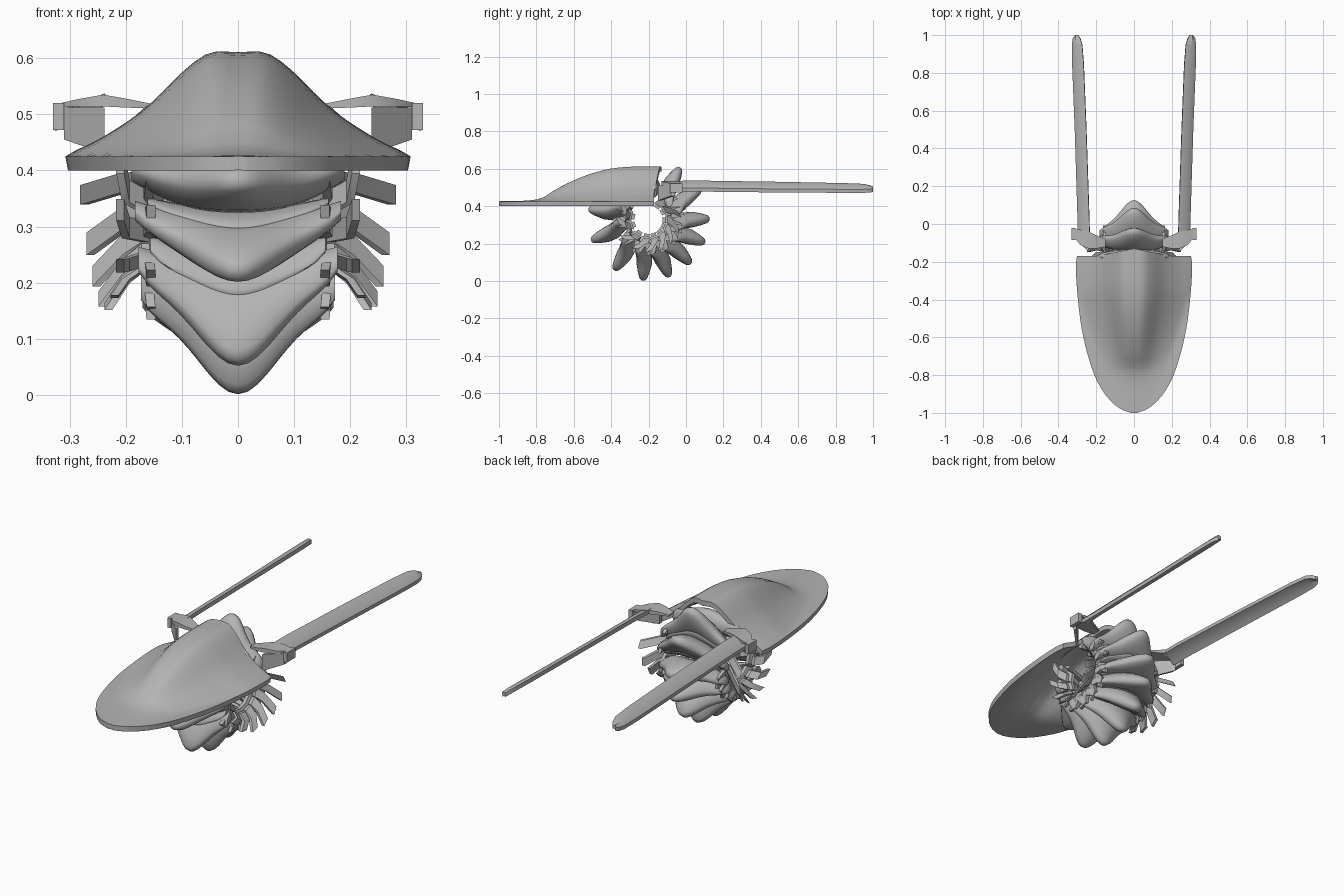
import bpy, bmesh, math
from mathutils import Vector

cube = bpy.data.objects.get("Cube")
if cube:
    bpy.data.objects.remove(cube, do_unlink=True)

grey = bpy.data.materials.new("plain_grey")
grey.use_nodes = True
grey.diffuse_color = (0.46, 0.46, 0.46, 1)
grey.node_tree.nodes["Principled BSDF"].inputs["Base Color"].default_value = (0.46, 0.46, 0.46, 1)

CY, CZ = -0.2, 0.327          # centre of the coiled body


def interp(table, v):
    """Smooth lookup in a short list of (key, value) pairs."""
    pts = [table[0]] + table + [table[-1]]
    if v <= table[0][0]:
        return table[0][1]
    for i in range(1, len(pts) - 2):
        (a, p), (b, q) = pts[i], pts[i + 1]
        if v <= b:
            t = (v - a) / (b - a)
            m0 = (q - pts[i - 1][1]) / (b - pts[i - 1][0]) * (b - a)
            m1 = (pts[i + 2][1] - p) / (pts[i + 2][0] - a) * (b - a)
            return ((2*t**3 - 3*t*t + 1) * p + (t**3 - 2*t*t + t) * m0
                    + (3*t*t - 2*t**3) * q + (t**3 - t*t) * m1)
    return table[-1][1]


def loft(name, rings, angle=35):
    """Skin equal rings of points and close both ends with quads."""
    bm = bmesh.new()
    vs = [[bm.verts.new(p) for p in ring] for ring in rings]
    n = len(vs[0])
    for a, b in zip(vs, vs[1:]):
        for i in range(n):
            j = (i + 1) % n
            bm.faces.new((a[i], a[j], b[j], b[i]))
    for ring in (vs[0], vs[-1]):
        for i in range(n // 2 - 1):
            bm.faces.new((ring[i], ring[i + 1], ring[n - 2 - i], ring[n - 1 - i]))
    bmesh.ops.recalc_face_normals(bm, faces=bm.faces)
    me = bpy.data.meshes.new(name)
    bm.to_mesh(me)
    bm.free()
    me.materials.append(grey)
    ob = bpy.data.objects.new(name, me)
    bpy.context.collection.objects.link(ob)
    bpy.ops.object.select_all(action='DESELECT')
    ob.select_set(True)
    bpy.context.view_layer.objects.active = ob
    bpy.ops.object.shade_smooth_by_angle(angle=math.radians(angle))


def polar(x, r, t, ang):
    """Point at radius r and tangent offset t on the coil."""
    c, s = math.cos(ang), math.sin(ang)
    return Vector((x, CY + r * c - t * s, CZ + r * s + t * c))


def plate(name, path, ang, width, thick, side=1):
    """Flat slat following (x, radius, tangent shift) points."""
    loft(name, [[polar(side * (x + dx), r, shift + t, ang) for dx, t in (
        (-thick, -width / 2), (thick, -width / 2), (thick, width / 2), (-thick, width / 2))]
        for x, r, shift in path])


# Head shield: hollow domed shell with a thin rim
half_width = [(-1, 0.015), (-0.985, 0.06), (-0.95, 0.11), (-0.9, 0.155), (-0.8, 0.21),
              (-0.6, 0.268), (-0.4, 0.297), (-0.22, 0.308), (-0.17, 0.302)]
ridge = [(-1, 0.426), (-0.85, 0.43), (-0.77, 0.443), (-0.7, 0.487), (-0.6, 0.537),
         (-0.5, 0.575), (-0.4, 0.6), (-0.3, 0.61), (-0.17, 0.61)]
bell = [(0, 1), (0.17, 0.99), (0.33, 0.8), (0.43, 0.63), (0.57, 0.42),
        (0.8, 0.17), (0.95, 0.05), (1, 0)]
ys = [-1, -0.995, -0.985, -0.97] + [-0.95 + 0.039 * i for i in range(21)]
rings = []
for y in ys:
    w, h = interp(half_width, y), interp(ridge, y)
    pinch = 1 + 0.9 * max(0, -0.35 - y)
    top, under = [], []
    for i in range(33):
        s = i / 16 - 1
        z = 0.425 + (h - 0.425) * interp(bell, min(1, abs(s) * pinch))
        yy = y + 0.04 * max(0, (y + 0.4) / 0.23) * max(0, 1 - abs(s) * 1.5)
        top.append((s * w, yy, z))
        under.append((s * w * 0.985, yy, max(0.4, z - 0.025)))
    rings.append(top + under[::-1])
loft("head_shield", rings, 40)


# Coiled body: crescent plates that peak on the centre line and sweep back at the sides
def crescent(name, ang, width, inner, base, peak, thick, sweep):
    leaf = [(0, 0.4), (0.25, 0.95), (0.5, 1), (0.75, 0.75), (0.92, 0.5), (0.99, 0.22)]
    rings = []
    for i in range(21):
        u = i / 10 - 1
        x = u * width
        crest = math.exp(-(x / 0.095) ** 2)
        r_in = inner + 0.025 * crest
        r_out = base + (peak - base) * crest - 0.03 * u ** 8
        th = thick * (1 - 0.6 * u * u)
        back = -sweep * u * u
        ring = [polar(x, r_in + (r_out - r_in) * a, th * b + back + 0.01 * crest * a, ang)
                for a, b in leaf]
        ring += [polar(x, r_in + (r_out - r_in) * a, -th * b + back + 0.01 * crest * a, ang)
                 for a, b in reversed(leaf)]
        rings.append(ring)
    loft(name, rings, 50)


angles = [57, 29, -1, -24, -48, -72, -97, -126, -162, -192]
for k, deg in enumerate(angles):
    a = math.radians(deg)
    f = k / (len(angles) - 1)
    width = 0.19 - 0.02 * math.sin(math.pi * f)
    crescent(f"body_plate_{k}", a, width, 0.115, 0.19, 0.328, 0.042, 0.045)
    crescent(f"inner_band_{k}", a - 0.2, width * 0.88, 0.1, 0.165, 0.215, 0.022, 0.03)
    # Short ribs lining the hole of the coil
    for j, x in enumerate((-0.06, -0.02, 0.02, 0.06)):
        plate(f"inner_rib_{k}_{j}", [(x, 0.075, 0), (x, 0.15, 0)], a, 0.03, 0.011)
    # Thin slats at the sides, leaning back along the coil
    reach = 0.285 - 0.075 * min(1, f * 1.3)
    for side, label in ((1, "left"), (-1, "right")):
        plate(f"{label}_cheek_{k}", [(0.14, 0.09, 0), (0.16, 0.13, -0.02), (0.155, 0.18, -0.045)],
              a, 0.05, 0.008, side)
        if k > 0:
            plate(f"{label}_flap_{k}",
                  [(0.165, 0.1, 0.005), (0.2, 0.125, -0.01), (reach, 0.16, -0.055)],
                  a, 0.04, 0.007, side)

# Neck plate joining shield and coil
crescent("neck_plate", math.radians(80), 0.185, 0.12, 0.2, 0.225, 0.04, 0)


# Trailing blades and their mounts
def box_ring(x, y0, y1, z0, z1):
    return [(x, y0, z1), (x, y1, z1), (x, y1, z0), (x, y0, z0)]


for side, label in ((1, "left"), (-1, "right")):
    # Long tilted blade: y, inner x, outer x, inner z, outer z
    rings = []
    for y, xi, xo, zi, zo in ((-0.06, 0.235, 0.3, 0.535, 0.498), (0.05, 0.238, 0.3, 0.537, 0.497),
                              (0.5, 0.253, 0.314, 0.53, 0.492), (0.85, 0.267, 0.328, 0.523, 0.49),
                              (0.95, 0.275, 0.329, 0.519, 0.49), (0.985, 0.286, 0.324, 0.511, 0.492),
                              (1.0, 0.296, 0.313, 0.503, 0.495)):
        xm, zm = (xi + xo) / 2 + 0.006, (zi + zo) / 2 + 0.006
        top = [(xi, zi), (xm, zm), (xo, zo)]
        rings.append([(side * x, y, z) for x, z in top]
                     + [(side * (x - 0.002), y, z - 0.019) for x, z in reversed(top)])
    loft(f"{label}_blade", rings)
    # Shoulder arm reaching out from the neck
    arm = [box_ring(side * x, y0, y1, z0, z1) for x, y0, y1, z0, z1 in (
        (0.15, -0.12, -0.08, 0.51, 0.518), (0.2, -0.13, -0.06, 0.512, 0.528),
        (0.24, -0.13, -0.04, 0.514, 0.535), (0.285, -0.11, -0.03, 0.514, 0.527),
        (0.325, -0.06, -0.03, 0.512, 0.518))]
    loft(f"{label}_shoulder_arm", arm)
    # Slanted strut between shield rim and blade root
    loft(f"{label}_shoulder_strut", [box_ring(side * x, y, y + 0.02, z0, 0.512)
                                     for x, y, z0 in ((0.238, -0.15, 0.43), (0.31, -0.08, 0.455))])
    loft(f"{label}_shoulder_cap", [box_ring(side * x, -0.085, -0.02, 0.472, 0.52)
                                   for x in (0.31, 0.33)])
